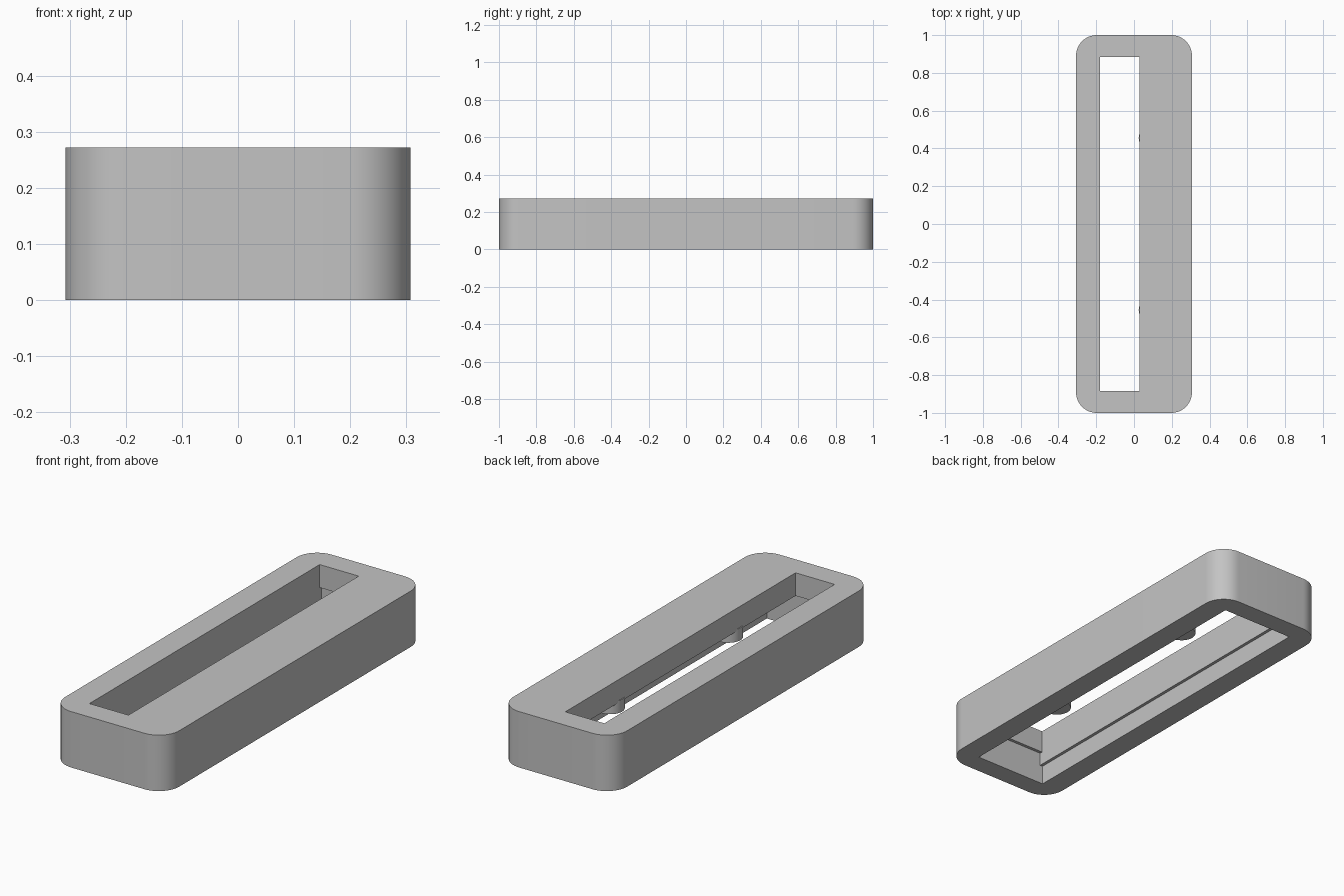
import bpy
import bmesh

cube = bpy.data.objects.get("Cube")
if cube:
    bpy.data.objects.remove(cube, do_unlink=True)

# One plain grey plastic
GREY = (0.55, 0.55, 0.55, 1)
grey = bpy.data.materials.new("light_grey")
grey.use_nodes = True
grey.diffuse_color = GREY
grey.node_tree.nodes["Principled BSDF"].inputs["Base Color"].default_value = GREY

HEIGHT = 0.272
COVER_Z = 0.16      # underside of the thick top cover
LIP_Z = 0.095       # underside of the lip along the slot wall


def box(name, x0, x1, half_y, z0, z1, corner=0):
    """Box symmetric in y, optionally with rounded upright edges."""
    bm = bmesh.new()
    bmesh.ops.create_cube(bm, size=1)
    for v in bm.verts:
        v.co.x = (x0 + x1) / 2 + v.co.x * (x1 - x0)
        v.co.y *= 2 * half_y
        v.co.z = (z0 + z1) / 2 + v.co.z * (z1 - z0)
    if corner:
        upright = [e for e in bm.edges
                   if abs(e.verts[0].co.z - e.verts[1].co.z) > 0.1]
        bmesh.ops.bevel(bm, geom=upright, offset=corner, segments=12,
                        profile=0.5, affect='EDGES')
    mesh = bpy.data.meshes.new(name)
    bm.to_mesh(mesh)
    bm.free()
    mesh.materials.append(grey)
    ob = bpy.data.objects.new(name, mesh)
    bpy.context.collection.objects.link(ob)
    return ob


def smooth(ob):
    bpy.ops.object.select_all(action='DESELECT')
    ob.select_set(True)
    bpy.context.view_layer.objects.active = ob
    bpy.ops.object.shade_smooth_by_angle()


# Rounded housing, hollow from below with an off-centre slot in the cover
housing = box("housing", -0.307, 0.307, 1, 0, HEIGHT, 0.11)
cutters = [
    box("lower_cavity_cutter", -0.195, 0.195, 0.9, -0.1, LIP_Z),
    box("upper_cavity_cutter", -0.18, 0.195, 0.9, 0.05, COVER_Z),
    box("slot_cutter", -0.18, 0.03, 0.885, 0.13, HEIGHT + 0.1),
]
bpy.context.view_layer.objects.active = housing
for cutter in cutters:
    cutter.hide_render = True
    mod = housing.modifiers.new(cutter.name, 'BOOLEAN')
    mod.operation = 'DIFFERENCE'
    mod.solver = 'EXACT'
    mod.object = cutter
    bpy.ops.object.modifier_apply(modifier=mod.name)
    bpy.data.objects.remove(cutter, do_unlink=True)
smooth(housing)

# Two short round studs under the cover
for side, y in (("front", -0.455), ("back", 0.455)):
    bpy.ops.mesh.primitive_cylinder_add(vertices=40, radius=0.065, depth=0.06,
                                        location=(0.09, y, 0.14))
    stud = bpy.context.object
    stud.name = side + "_stud"
    stud.data.materials.append(grey)
    smooth(stud)
